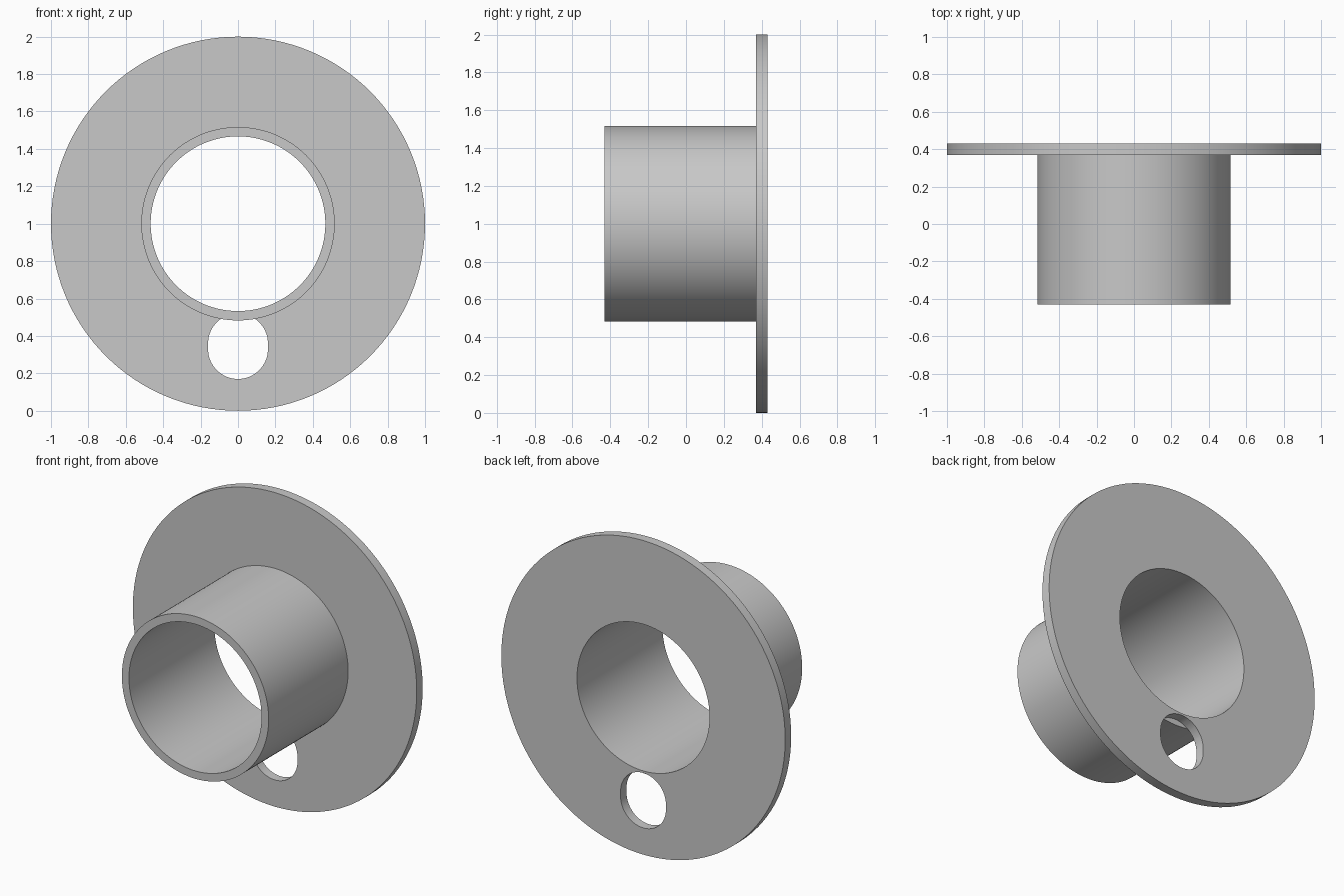
import bpy, bmesh
from math import cos, sin, pi, radians

cube = bpy.data.objects.get("Cube")
if cube:
    bpy.data.objects.remove(cube, do_unlink=True)

SEGMENTS = 128
CENTRE_Z = 1.0
BORE = 0.467
JOINT_Y = 0.37      # where the tube meets the flange

grey = bpy.data.materials.new("light grey")
grey.use_nodes = True
grey.diffuse_color = (0.58, 0.58, 0.58, 1)
grey.node_tree.nodes["Principled BSDF"].inputs["Base Color"].default_value = grey.diffuse_color


def finish(name, bm):
    bmesh.ops.recalc_face_normals(bm, faces=bm.faces)
    mesh = bpy.data.meshes.new(name)
    bm.to_mesh(mesh)
    bm.free()
    mesh.materials.append(grey)
    obj = bpy.data.objects.new(name, mesh)
    bpy.context.collection.objects.link(obj)
    return obj


def ring(name, inner, outer, y0, y1):
    """Rectangular section revolved about the y axis."""
    bm = bmesh.new()
    section = [(inner, y0), (outer, y0), (outer, y1), (inner, y1)]
    loops = []
    for i in range(SEGMENTS):
        a = 2 * pi * i / SEGMENTS
        loops.append([bm.verts.new((r * sin(a), y, CENTRE_Z + r * cos(a))) for r, y in section])
    for i in range(SEGMENTS):
        p, q = loops[i], loops[(i + 1) % SEGMENTS]
        for j in range(4):
            k = (j + 1) % 4
            bm.faces.new((p[j], p[k], q[k], q[j]))
    return finish(name, bm)


def slot(name, radius, low, high, y0, y1):
    """Round-ended upright prism."""
    bm = bmesh.new()
    outline = []
    half = SEGMENTS // 4
    for start, z in ((0, high), (pi, low)):
        for i in range(half + 1):
            a = start + pi * i / half
            outline.append((radius * cos(a), z + radius * sin(a)))
    base = bm.faces.new([bm.verts.new((x, y0, z)) for x, z in outline])
    out = bmesh.ops.extrude_face_region(bm, geom=[base])
    moved = [v for v in out["geom"] if isinstance(v, bmesh.types.BMVert)]
    bmesh.ops.translate(bm, verts=moved, vec=(0, y1 - y0, 0))
    return finish(name, bm)


# Main parts
tube = ring("tube", BORE, 0.517, -0.43, JOINT_Y)
flange = ring("flange", BORE, 1.0, JOINT_Y, 0.43)

# Hole through the flange below the tube
cutter = slot("hole_cutter", 0.16, 0.33, 0.36, 0.2, 0.6)
cutter.hide_render = True
cutter.hide_set(True)
cut = flange.modifiers.new("hole", 'BOOLEAN')
cut.operation = 'DIFFERENCE'
cut.solver = 'EXACT'
cut.object = cutter
bpy.context.view_layer.objects.active = flange
bpy.ops.object.modifier_apply(modifier=cut.name)
bpy.data.objects.remove(cutter, do_unlink=True)

# Smooth walls, crisp rims
for obj in (tube, flange):
    bpy.ops.object.select_all(action='DESELECT')
    obj.select_set(True)
    bpy.context.view_layer.objects.active = obj
    bpy.ops.object.shade_smooth_by_angle(angle=radians(30))
